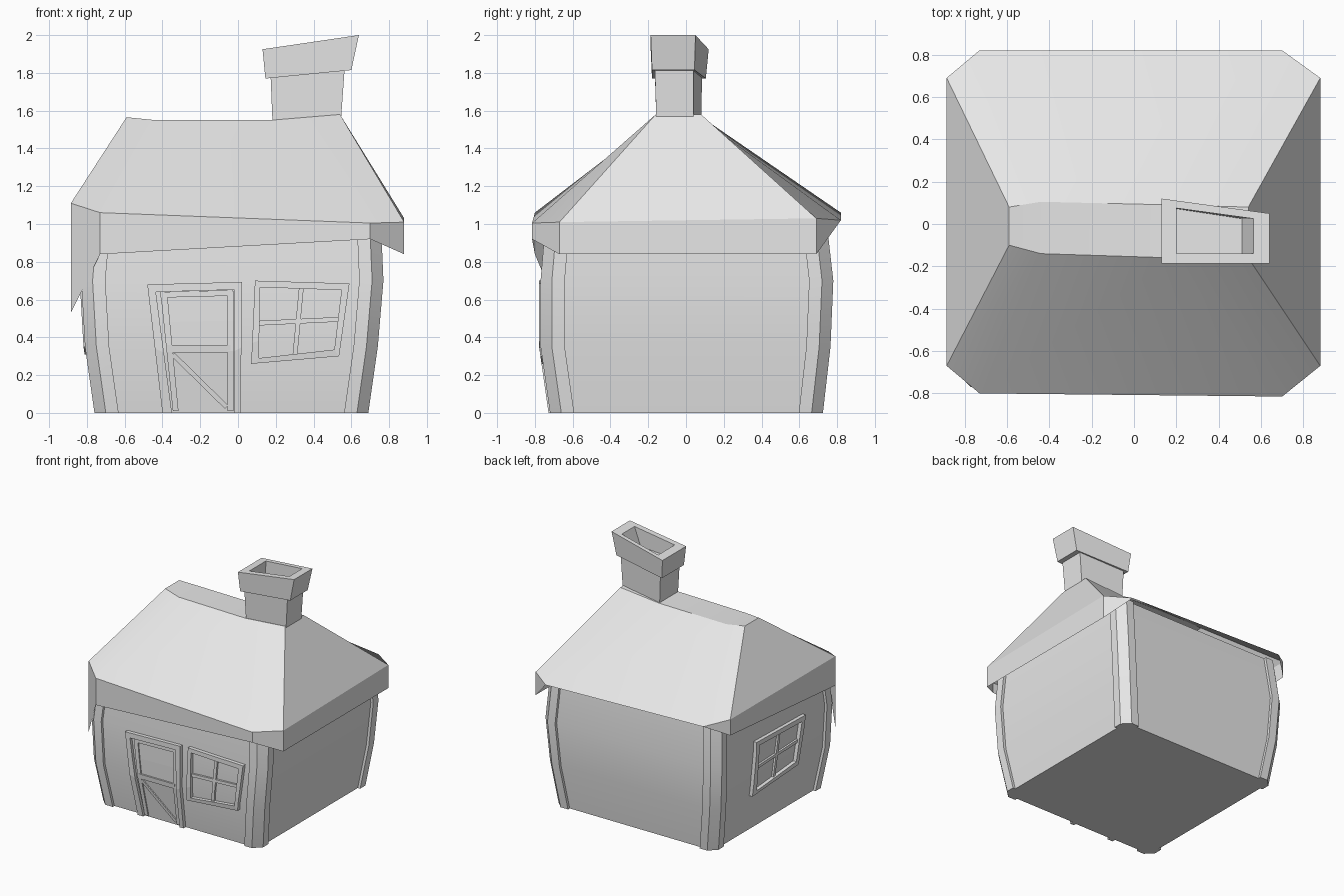
import bpy, bmesh
from mathutils import Vector

cube = bpy.data.objects.get("Cube")
if cube:
    bpy.data.objects.remove(cube, do_unlink=True)

grey = bpy.data.materials.new("plain_grey")
grey.use_nodes = True
grey.diffuse_color = (0.8, 0.8, 0.8, 1)
grey.node_tree.nodes["Principled BSDF"].inputs["Base Color"].default_value = (0.8, 0.8, 0.8, 1)


def build(name, verts, faces, fix=True, smooth=False):
    bm = bmesh.new()
    vs = [bm.verts.new(v) for v in verts]
    for f in faces:
        bm.faces.new([vs[i] for i in f])
    bmesh.ops.remove_doubles(bm, verts=bm.verts, dist=0.0005)
    if fix:
        bmesh.ops.recalc_face_normals(bm, faces=bm.faces)
    mesh = bpy.data.meshes.new(name)
    bm.to_mesh(mesh)
    bm.free()
    mesh.materials.append(grey)
    obj = bpy.data.objects.new(name, mesh)
    bpy.context.collection.objects.link(obj)
    if smooth:
        bpy.ops.object.select_all(action='DESELECT')
        obj.select_set(True)
        bpy.context.view_layer.objects.active = obj
        bpy.ops.object.shade_smooth_by_angle(angle=0.5)
    return obj


def loft(name, rings, smooth=False):
    n = len(rings[0])
    faces = [list(range(n)), list(range((len(rings) - 1) * n, len(rings) * n))]
    for r in range(len(rings) - 1):
        for i in range(n):
            j = (i + 1) % n
            faces.append([r * n + i, r * n + j, r * n + n + j, r * n + n + i])
    return build(name, [p for ring in rings for p in ring], faces, smooth=smooth)


# Bulging walls with a chamfered post at each corner: z, left, right, front, back
LEVELS = [(0, -.76, .69, -.72, .725), (.35, -.81, .74, -.77, .765),
          (.7, -.83, .77, -.77, .78), (1.05, -.80, .755, -.74, .74)]
CHAMFER, POST, RECESS = .06, .068, .022


def wall_ring(z, left, right, front, back):
    cw = CHAMFER + POST
    inset = [(cw, RECESS), (cw, 0), (CHAMFER, 0), (0, CHAMFER), (0, cw), (RECESS, cw)]
    ring = []
    for sx, sy in ((-1, -1), (1, -1), (1, 1), (-1, 1)):
        x, y = (left if sx < 0 else right), (front if sy < 0 else back)
        for a, b in (inset[::-1] if sx * sy > 0 else inset):
            ring.append((x - sx * a, y - sy * b, z))
    return ring


loft("walls", [wall_ring(*lv) for lv in LEVELS], smooth=True)

# Crooked hipped roof: eave corners with the height of the skirt's lower edge
EAVE = [(-.73, -.80, 1.06), (.70, -.815, 1.005), (.88, -.67, 1.01), (.88, .69, 1.03),
        (.70, .82, 1.02), (-.73, .82, 1.06), (-.885, .69, 1.11), (-.885, -.67, 1.11)]
DROP = [.84, .92, .84, .84, 1.02, 1.06, .98, .53]
RIDGE = [(-.59, -.10, 1.565), (-.44, -.14, 1.55), (.18, -.16, 1.55), (.54, -.16, 1.58),
         (.54, .08, 1.58), (.18, .09, 1.55), (-.44, .105, 1.55), (-.59, .08, 1.565)]
verts = EAVE + RIDGE
faces = [[i, (i + 1) % 8, 8 + (i + 2) % 8, 8 + (i + 1) % 8] for i in range(8)]
faces += [[8, 9, 14, 15], [9, 10, 13, 14], [10, 11, 12, 13]]
for i in range(8):
    if i == 4:
        continue
    a, b = EAVE[i], EAVE[(i + 1) % 8]
    low_b = .87 if i == 6 else DROP[(i + 1) % 8]
    k = len(verts)
    verts = verts + [(a[0], a[1], DROP[i]), (b[0], b[1], low_b), b, a]
    faces.append([k, k + 1, k + 2, k + 3])
build("roof", verts, faces, fix=False, smooth=True)


# Chimney: tilted four-sided rings
def tilted(x0, x1, z0, z1, front, back0, back1):
    return [(x0, front, z0), (x1, front, z1), (x1, back1, z1), (x0, back0, z0)]


loft("chimney_shaft", [tilted(.185, .54, 1.48, 1.48, -.155, .08, .04),
                       tilted(.172, .565, 1.80, 1.83, -.165, .085, .04)])
loft("chimney_cap", [tilted(.145, .60, 1.77, 1.815, -.18, .105, .045),
                     tilted(.13, .64, 1.925, 2.0, -.187, .12, .05),
                     tilted(.20, .565, 1.935, 1.989, -.14, .075, .025),
                     tilted(.20, .51, 1.82, 1.84, -.14, .072, .025)])


# Wall-mounted trim, following the bulge of the wall
def level_at(z, col):
    for lo, hi in zip(LEVELS, LEVELS[1:]):
        if z <= hi[0]:
            return lo[col] + (hi[col] - lo[col]) * (z - lo[0]) / (hi[0] - lo[0])
    return LEVELS[-1][col]


def on_front(u, z, out):
    return (u, level_at(z, 3) + RECESS - out, z)


def on_left_wall(u, z, out):
    return (level_at(z, 1) + RECESS - out, -u, z)


def trim(name, quads, place, depth, steps=4):
    """Prisms over quads a, b, c, d, divided along a-b."""
    verts, faces = [], []
    for quad in quads:
        a, b, c, d = [Vector(p) for p in quad]
        k = len(verts)
        for s in range(steps + 1):
            p, q = a.lerp(b, s / steps), d.lerp(c, s / steps)
            verts += [place(*p, -.02), place(*p, depth), place(*q, depth), place(*q, -.02)]
        for s in range(steps):
            m = k + s * 4
            faces += [[m + i, m + (i + 1) % 4, m + 4 + (i + 1) % 4, m + 4 + i] for i in range(4)]
        e = k + steps * 4
        faces += [[k, k + 1, k + 2, k + 3], [e, e + 1, e + 2, e + 3]]
    build(name, verts, faces)


def ring(outer, inner, closed=True):
    n = len(outer)
    return [(outer[i], outer[(i + 1) % n], inner[(i + 1) % n], inner[i])
            for i in range(n if closed else n - 1)]


def strip(p, q, width):
    p, q = Vector(p), Vector(q)
    side = (q - p).orthogonal().normalized() * width / 2
    return (p + side, q + side, q - side, p - side)


def window(name, place, shift=0, stretch=1, lift=0):
    def pt(u, z):
        return ((u - .33) * stretch + shift, z + lift)
    outer = [pt(.09, .70), pt(.59, .685), pt(.535, .30), pt(.07, .26)]
    inner = [pt(.117, .665), pt(.548, .65), pt(.51, .335), pt(.11, .29)]
    trim(name + "_frame", ring(outer, inner), place, .03)
    trim(name + "_bars", [strip(pt(.335, .66), pt(.302, .31), .025),
                          strip(pt(.11, .475), pt(.53, .495), .025)], place, .016)


window("front_window", on_front, shift=.33)
window("left_window", on_left_wall, shift=.03, stretch=1.27, lift=.05)

# Door: frame, slab, rails and brace
trim("door_frame", ring([(-.40, 0), (-.48, .68), (.02, .693), (.015, 0)],
                        [(-.35, 0), (-.435, .64), (-.02, .652), (-.02, 0)], False), on_front, .03)
trim("door_slab", [((-.35, 0), (-.435, .64), (-.02, .652), (-.02, 0))], on_front, .006)
trim("door_rails", [((-.345, .01), (-.41, .635), (-.375, .635), (-.315, .01)),
                    ((-.055, .01), (-.055, .645), (-.025, .645), (-.025, .01)),
                    strip((-.41, .625), (-.03, .635), .03),
                    strip((-.375, .34), (-.04, .34), .04),
                    strip((-.345, .31), (-.06, .03), .025)], on_front, .016)
